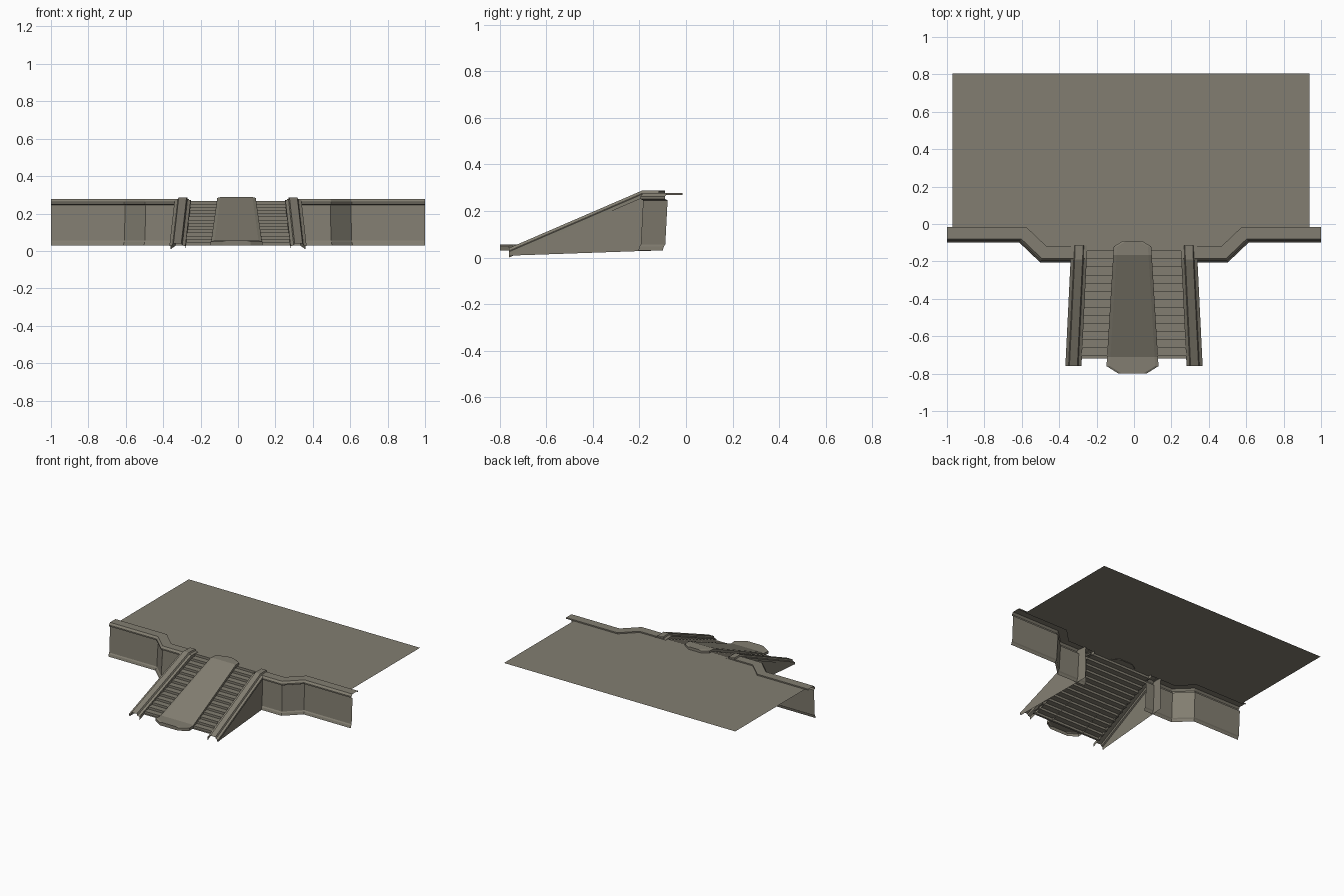
import bpy, bmesh, math
from mathutils import Vector

if "Cube" in bpy.data.objects:
    bpy.data.objects.remove(bpy.data.objects["Cube"])

stone = bpy.data.materials.new("warm grey stone")
stone.diffuse_color = (0.225, 0.208, 0.165, 1)
stone.use_nodes = True
stone.node_tree.nodes["Principled BSDF"].inputs["Base Color"].default_value = stone.diffuse_color


def loft(name, rows, caps=False, up=None):
    """Skin neighbouring rows of points with quads; optionally close both ends."""
    bm = bmesh.new()
    vs = [[bm.verts.new(p) for p in row] for row in rows]
    for a, b in zip(vs, vs[1:]):
        for i in range(len(a) - 1):
            bm.faces.new((a[i], a[i + 1], b[i + 1], b[i]))
    if caps:
        bm.faces.new(vs[0])
        bm.faces.new(vs[-1])
    bm.normal_update()
    bmesh.ops.recalc_face_normals(bm, faces=bm.faces)
    # open sheets: make the net normal point the visible way
    if up:
        total = sum((f.normal * f.calc_area() for f in bm.faces), Vector())
        if total.dot(Vector(up)) < 0:
            bmesh.ops.reverse_faces(bm, faces=bm.faces)
    me = bpy.data.meshes.new(name)
    bm.to_mesh(me)
    bm.free()
    ob = bpy.data.objects.new(name, me)
    bpy.context.collection.objects.link(ob)
    me.materials.append(stone)
    return ob


T = math.tan(math.radians(22.5))

# Retaining wall profile: (distance behind the front line, height)
wall_profile = [(-.005, .03), (0, .048), (.006, .056), (.016, .246), (.004, .252),
                (.004, .262), (.016, .277), (.08, .277), (.08, .268)]
# Plan path of the front line, with the sideways mitre shift at each corner
wall_path = [(1.0, -.095, 0), (.61, -.095, -T), (.50, -.20, -T), (.262, -.20, 0)]

# Cheek centre line (x, y, z) and moulded cross-section (outward offset, height)
cheek_line = [(.293, -.115, .275), (.296, -.19, .275), (.324, -.76, .029)]
cheek_profile = [(-.043, -.029), (-.043, -.004), (-.026, 0), (-.021, .012),
                 (.021, .012), (.026, 0), (.043, -.004), (.043, -.020)]

for s, side in ((-1, "left"), (1, "right")):
    loft(side + "_retaining_wall",
         [[(s * (x + d * m), y + d, z) for d, z in wall_profile]
          for x, y, m in wall_path], up=(0, -1, .5))
    loft(side + "_stair_cheek",
         [[(s * (x + u), y, z + h) for u, h in cheek_profile]
          for x, y, z in cheek_line], up=(0, 0, 1))
    # Outer side wall under the cheek
    base = [.03, .028, .008]
    loft(side + "_stair_side_wall",
         [[(s * (x + .036), y, z - .004), (s * (x + .038), y, b)]
          for (x, y, z), b in zip(cheek_line, base)], up=(s, 0, 0))

# Steps, running under the centre ramp
N = 14
y0, y1, z0, z1 = -.72, -.145, .03, .268
pts = [(y0, z0)]
for i in range(N):
    y = y0 + .015 + (y1 - y0 - .015) * i / (N - 1)
    pts += [(y, z0 + (z1 - z0) * i / N), (y, z0 + (z1 - z0) * (i + 1) / N)]
pts.append((-.12, z1))
loft("steps", [[(s * (.262 - .05 * (y + .12)), y, z) for s in (-1, 1)]
               for y, z in pts], up=(0, 0, 1))

# Centre ramp with flat rounded ends: (y, half width, top height)
stations = [(-.09, .05, .288), (-.12, .10, .288), (-.165, .103, .288),
            (-.71, .136, .055), (-.76, .139, .055), (-.80, .075, .055)]
rows = []
for y, w, z in stations:
    section = [(w, -.025), (w, -.005), (w - .018, 0)]
    rows.append([(-.008 - u, y, z + h) for u, h in section] +
                [(-.008 + u, y, z + h) for u, h in reversed(section)])
loft("centre_ramp", rows, caps=True, up=(0, 0, 1))

# Terrace floor, following the wall's back edge
bm = bmesh.new()
plan = [(-.97, .805), (-.97, -.025), (-.575, -.025), (-.47, -.13),
        (.47, -.13), (.575, -.025), (.938, -.025), (.938, .805)]
bm.faces.new([bm.verts.new((x, y, .268)) for x, y in plan])
bm.normal_update()
me = bpy.data.meshes.new("terrace_floor")
bm.to_mesh(me)
bm.free()
me.materials.append(stone)
bpy.context.collection.objects.link(bpy.data.objects.new("terrace_floor", me))
